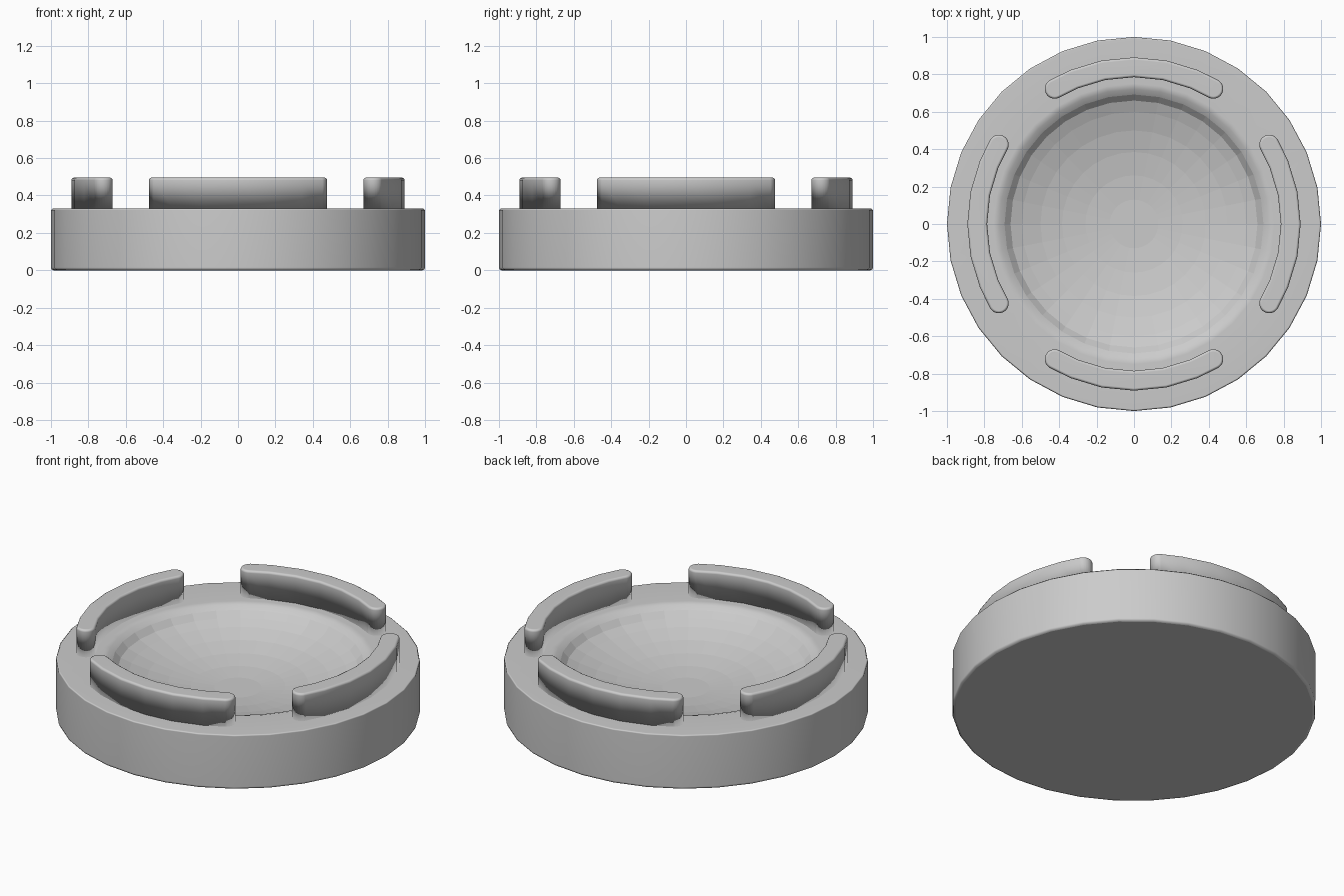
import bpy, bmesh
from math import sin, cos, pi, radians

if "Cube" in bpy.data.objects:
    bpy.data.objects.remove(bpy.data.objects["Cube"])

SIDES = 32


def stack(name, layers, sharp_columns, flat_from=99):
    """Skin closed loops, cap both ends; tall creases stay sharp, bevels smooth."""
    bm = bmesh.new()
    rings = [[bm.verts.new(p) for p in layer] for layer in layers]
    for k, (a, b) in enumerate(zip(rings, rings[1:])):
        n = len(a)
        for i in range(n):
            j = (i + 1) % n
            face = bm.faces.new((a[i], a[j], b[j], b[i]))
            face.smooth = k < flat_from
        for i in sharp_columns:
            edge = bm.edges.get((a[i], b[i]))
            edge.smooth = abs(a[i].co.z - b[i].co.z) < 0.1
    for ring in (rings[0], rings[-1]):
        bm.faces.new(ring).smooth = flat_from == 99
    if flat_from < len(rings):
        ring = rings[flat_from]
        for i in range(len(ring)):
            bm.edges.get((ring[i - 1], ring[i])).smooth = False
    bmesh.ops.recalc_face_normals(bm, faces=bm.faces)
    mesh = bpy.data.meshes.new(name)
    bm.to_mesh(mesh)
    bm.free()
    obj = bpy.data.objects.new(name, mesh)
    bpy.context.collection.objects.link(obj)
    # Large faces keep their flat look, bevels blend
    mod = obj.modifiers.new("weighted_normals", 'WEIGHTED_NORMAL')
    mod.keep_sharp = True
    return obj


def circle(r, z):
    return [(r * sin(2 * pi * i / SIDES), r * cos(2 * pi * i / SIDES), z)
            for i in range(SIDES)]


def rail_outline(half, z, turn):
    """Curved slot outline with round ends, centred on direction 'turn'."""
    mid, end = 0.838, radians(30.4)
    steps = [-end] + [radians(a) for a in (-22.5, -11.25, 0, 11.25, 22.5)] + [end]
    pts = [((mid + half) * sin(a), (mid + half) * cos(a)) for a in steps]
    caps = 12

    def cap(a, side):
        # Half circle running past the end of the arc
        for k in range(1, caps):
            t = pi * k / caps
            radial = half * cos(t) * side
            along = half * sin(t) * side
            yield ((mid + radial) * sin(a) + along * cos(a),
                   (mid + radial) * cos(a) - along * sin(a))

    pts += list(cap(end, 1))
    pts += [((mid - half) * sin(a), (mid - half) * cos(a)) for a in reversed(steps)]
    pts += list(cap(-end, -1))
    c, s = cos(turn), sin(turn)
    return [(x * c - y * s, x * s + y * c, z) for x, y in pts]


# Round base: softened edges, rim easing inwards, shallow faceted bowl
profile = [(0.985, 0), (0.996, 0.004), (1, 0.015), (1, 0.322), (0.992, 0.33),
           (0.75, 0.33), (0.72, 0.321), (0.692, 0.302), (0.66, 0.268),
           (0.60, 0.242), (0.50, 0.209), (0.385, 0.182), (0.26, 0.163),
           (0.13, 0.153)]
stack("dish_base", [circle(r, z) for r, z in profile], range(SIDES), flat_from=7)

# Four raised curved rails around the rim
rail_layers = [(0.053, 0.32), (0.053, 0.482), (0.049, 0.491), (0.040, 0.496)]
creases = [1, 2, 3, 4, 5, 19, 20, 21, 22, 23]
for i in range(4):
    stack(f"rim_rail_{i + 1}",
          [rail_outline(h, z, i * pi / 2) for h, z in rail_layers], creases)
